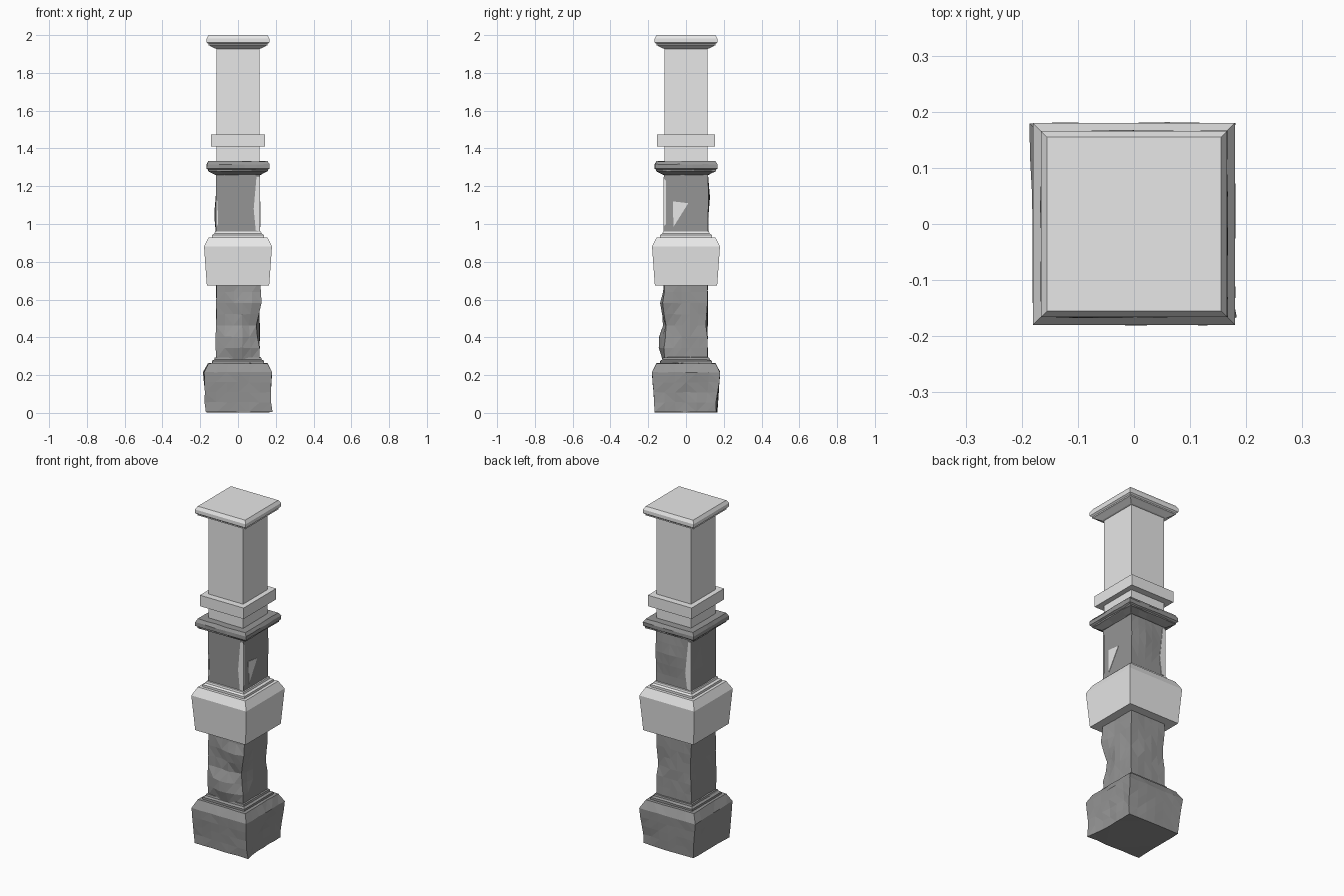
import bpy, bmesh, random
from mathutils import Vector

random.seed(4)
old = bpy.data.objects.get("Cube")
if old:
    bpy.data.objects.remove(old, do_unlink=True)


def material(name, v):
    m = bpy.data.materials.new(name)
    m.use_nodes = True
    m.diffuse_color = (v, v, v, 1)
    m.node_tree.nodes["Principled BSDF"].inputs["Base Color"].default_value = (v, v, v, 1)
    return m


LIGHT = material("light stone", 0.8)
DARK = material("dark worn stone", 0.3)


def add_object(name, bm, mat):
    bmesh.ops.recalc_face_normals(bm, faces=bm.faces)
    me = bpy.data.meshes.new(name)
    bm.to_mesh(me)
    bm.free()
    me.materials.append(mat)
    ob = bpy.data.objects.new(name, me)
    bpy.context.collection.objects.link(ob)
    return ob


def square_loft(name, profile, mat, sides=1, chips=(), lift=0, rough=0, depth=1):
    """Stack square rings given as (half width, z), then push in the chips."""
    bm = bmesh.new()
    corners = [Vector(c) for c in ((-1, -1, 0), (1, -1, 0), (1, 1, 0), (-1, 1, 0))]
    rings = []
    for half, z in profile:
        ring = []
        for i in range(4):
            for k in range(sides):
                p = corners[i].lerp(corners[(i + 1) % 4], k / sides) * half
                ring.append(bm.verts.new((p.x, p.y * depth, z + lift)))
        rings.append(ring)
    n = 4 * sides
    for a, b in zip(rings, rings[1:]):
        for i in range(n):
            j = (i + 1) % n
            bm.faces.new((a[i], a[j], b[j], b[i]))
    bm.faces.new(rings[0])
    bm.faces.new(rings[-1])
    for centre, push, radius in chips:
        for v in bm.verts:
            d = (v.co - Vector(centre)).length / radius
            if d < 1:
                v.co += Vector(push) * (1 - d)
    if rough:
        for v in bm.verts:
            v.co += Vector([random.uniform(-rough, rough) for _ in range(3)])
    if chips:
        bmesh.ops.triangulate(bm, faces=bm.faces)
    return add_object(name, bm, mat)


def subdivide(profile, steps):
    """Straight rows between two profile points."""
    (h0, z0), (h1, z1) = profile
    return [(h0 + (h1 - h0) * i / steps, z0 + (z1 - z0) * i / steps)
            for i in range(steps + 1)]


def plate(name, points, axis, level, out, mat):
    """Thin patch on a shaft face; points are (across, z)."""
    bm = bmesh.new()
    loops = []
    for d in (level, level + out):
        loops.append([bm.verts.new((a, d, z) if axis == "y" else (d, a, z)) for a, z in points])
    bm.faces.new(loops[0])
    bm.faces.new(loops[1])
    for i in range(len(points)):
        j = (i + 1) % len(points)
        bm.faces.new((loops[0][i], loops[0][j], loops[1][j], loops[1][i]))
    return add_object(name, bm, mat)


# Shared mouldings, used by both the worn and the clean pillar
STEP = 0.667
BLOCK_TOP = [(0.18, 0.215), (0.155, 0.262)]
PLINTH = [(0.137, 0.262), (0.137, 0.275), (0.125, 0.282), (0.122, 0.293), (0.113, 0.295)]
CAP = [(0.115, 1.26), (0.122, 1.262), (0.15, 1.277), (0.157, 1.28), (0.157, 1.287),
       (0.166, 1.294), (0.166, 1.315), (0.155, 1.333)]

# Clean upper pillar
square_loft("upper_base_block", [(0.165, 0.008)] + BLOCK_TOP, LIGHT, lift=STEP)
square_loft("upper_base_moulding", PLINTH, LIGHT, lift=STEP)
square_loft("upper_shaft", [(0.113, 0.95), (0.113, 1.94)], LIGHT)
square_loft("collar_band", [(0.143, 1.41), (0.143, 1.475)], LIGHT, depth=1.065)
square_loft("upper_cap", CAP, LIGHT, lift=STEP)

# Worn lower pillar
base_chips = [
    ((0.165, -0.165, 0), (0.018, 0, 0), 0.09),
    ((-0.18, 0.14, 0.215), (-0.008, 0, 0), 0.12),
    ((-0.165, -0.165, 0.05), (-0.008, 0.008, 0), 0.1),
    ((0.17, 0.0, 0.1), (-0.008, 0, 0), 0.08),
    ((0.17, 0.1, 0.13), (-0.01, 0, 0), 0.08),
    ((0.165, 0.165, 0.05), (0, -0.01, 0), 0.1),
]
square_loft("lower_base_block", subdivide([(0.165, 0.004), (0.18, 0.215)], 4) + BLOCK_TOP[1:],
            DARK, 6, base_chips, rough=0.0015)
square_loft("lower_base_moulding", PLINTH, DARK, 3, rough=0.001)

shaft_chips = [
    ((0.0, -0.115, 0.37), (0, -0.04, 0), 0.12),
    ((0.05, -0.115, 0.57), (0, -0.03, 0), 0.09),
    ((-0.04, -0.115, 0.48), (0, 0.012, 0), 0.07),
    ((0.115, -0.115, 0.6), (0.012, 0, 0), 0.1),
    ((0.115, -0.115, 0.45), (-0.02, 0.01, 0), 0.1),
    ((0.115, 0.115, 0.48), (-0.008, -0.012, 0), 0.09),
    ((-0.115, -0.115, 0.4), (-0.006, 0, 0), 0.12),
    ((-0.115, 0.115, 0.5), (0.012, -0.006, 0), 0.1),
]
square_loft("lower_shaft", subdivide([(0.1145, 0.285), (0.1145, 0.7)], 7),
            DARK, 5, shaft_chips, rough=0.0015)
neck_chips = [
    ((-0.115, 0.0, 1.05), (-0.012, 0, 0), 0.12),
    ((0.03, 0.116, 1.14), (0, 0.012, 0), 0.13),
]
square_loft("lower_neck", subdivide([(0.1155, 0.95), (0.1155, 1.27)], 5), DARK, 5, neck_chips)
square_loft("lower_cap", CAP, DARK, 5, rough=0.0018)

# Clean stone showing through the broken neck
plate("front_break", [(0.115, 0.96), (0.094, 0.965), (0.083, 1.08), (0.098, 1.25), (0.115, 1.25)],
      "y", -0.113, -0.005, LIGHT)
plate("front_edge_break", [(-0.116, 0.98), (-0.106, 1.0), (-0.108, 1.12), (-0.116, 1.13)],
      "y", -0.113, -0.004, LIGHT)
plate("side_break", [(-0.07, 1.12), (0.012, 1.11), (-0.066, 0.985)], "x", 0.113, 0.005, LIGHT)
plate("side_edge_break", [(-0.116, 0.99), (-0.105, 1.0), (-0.106, 1.23), (-0.116, 1.24)],
      "x", 0.113, 0.004, LIGHT)
plate("back_break", [(-0.116, 0.96), (-0.09, 0.97), (-0.078, 1.06), (-0.098, 1.25), (-0.116, 1.25)],
      "y", 0.113, 0.006, LIGHT)
